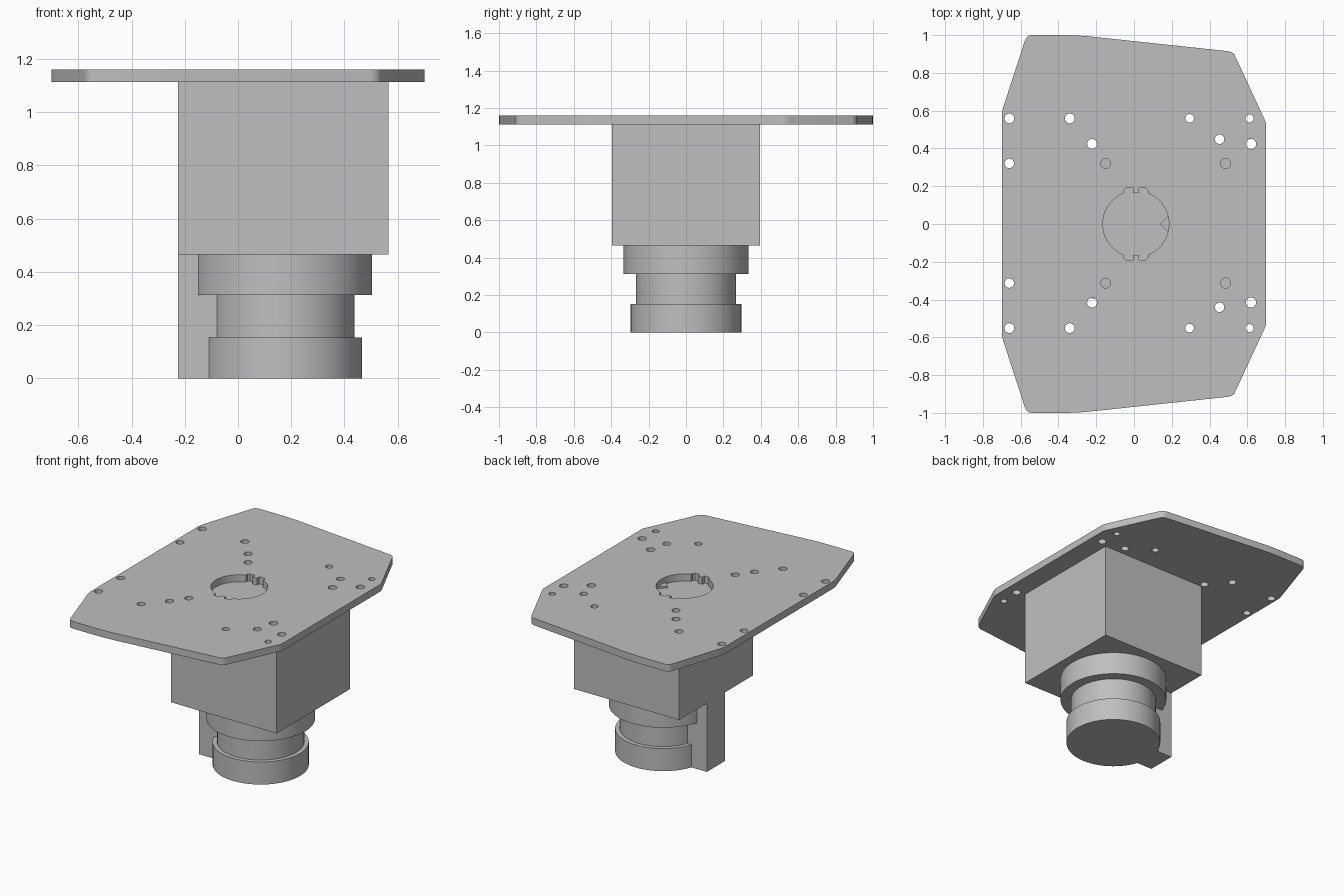
import bpy, bmesh, math

if "Cube" in bpy.data.objects:
    bpy.data.objects.remove(bpy.data.objects["Cube"])

grey = bpy.data.materials.new("plain grey")
grey.diffuse_color = (0.52, 0.52, 0.52, 1)
grey.use_nodes = True
grey.node_tree.nodes["Principled BSDF"].inputs["Base Color"].default_value = grey.diffuse_color

CX = 0.17                      # axis of the housing and stepped column
PLATE_Z0, PLATE_Z1 = 1.112, 1.16
BOX_Z0 = 0.465


def finish(ob, smooth=True):
    ob.data.materials.clear()
    ob.data.materials.append(grey)
    bpy.ops.object.select_all(action='DESELECT')
    ob.select_set(True)
    bpy.context.view_layer.objects.active = ob
    if smooth:
        bpy.ops.object.shade_smooth_by_angle(angle=math.radians(25))
    return ob


def box(name, x0, x1, y0, y1, z0, z1):
    bpy.ops.mesh.primitive_cube_add(size=1, location=((x0 + x1) / 2, (y0 + y1) / 2, (z0 + z1) / 2))
    ob = bpy.context.object
    ob.name = name
    ob.scale = (x1 - x0, y1 - y0, z1 - z0)
    bpy.ops.object.transform_apply(location=True, rotation=False, scale=True)
    return finish(ob, False)


def circle(x, y, r, n=24):
    return [(x + r * math.cos(2 * math.pi * i / n), y + r * math.sin(2 * math.pi * i / n)) for i in range(n)]


def rounded(points):
    """Outline from (x, y, setback); each corner is a quadratic arc."""
    out = []
    n = len(points)
    for i, (x, y, s) in enumerate(points):
        ends = []
        for qx, qy, _ in (points[i - 1], points[(i + 1) % n]):
            d = math.hypot(qx - x, qy - y)
            ends.append((x + (qx - x) * s / d, y + (qy - y) * s / d))
        (ax, ay), (bx, by) = ends
        for k in range(6):
            t = k / 5
            out.append(((1 - t) ** 2 * ax + 2 * t * (1 - t) * x + t * t * bx,
                        (1 - t) ** 2 * ay + 2 * t * (1 - t) * y + t * t * by))
    return out


def slab(name, loops, z0, z1):
    """Flat slab from an outline and inner hole loops."""
    cu = bpy.data.curves.new(name, 'CURVE')
    cu.dimensions = '2D'
    cu.fill_mode = 'BOTH'
    cu.extrude = (z1 - z0) / 2
    for loop in loops:
        sp = cu.splines.new('POLY')
        sp.points.add(len(loop) - 1)
        for p, (x, y) in zip(sp.points, loop):
            p.co = (x, y, 0, 1)
        sp.use_cyclic_u = True
    ob = bpy.data.objects.new(name, cu)
    bpy.context.collection.objects.link(ob)
    ob.location.z = (z0 + z1) / 2
    bpy.ops.object.select_all(action='DESELECT')
    ob.select_set(True)
    bpy.context.view_layer.objects.active = ob
    bpy.ops.object.convert(target='MESH')
    ob = bpy.context.object
    bm = bmesh.new()
    bm.from_mesh(ob.data)
    bmesh.ops.remove_doubles(bm, verts=bm.verts, dist=1e-5)
    bmesh.ops.recalc_face_normals(bm, faces=bm.faces)
    bm.to_mesh(ob.data)
    bm.free()
    return finish(ob)


# Mounting plate outline: back half, mirrored to the front
half = [(0.70, 0.535, 0.02), (0.525, 0.912, 0.03), (-0.30, 1.0, 0.08),
        (-0.568, 1.0, 0.03), (-0.70, 0.595, 0.03)]
outline = rounded(half + [(x, -y, s) for x, y, s in reversed(half)])

# Centre opening: side arc plus double-notched end, repeated by half turn
R = 0.175
a = math.acos(0.065 / R)
side = [(R * math.cos(t), R * math.sin(t)) for t in [-a + 2 * a * i / 32 for i in range(33)]]
side += [(0.065, 0.178), (0.054, 0.19), (0.016, 0.19), (0.016, 0.165),
         (-0.016, 0.165), (-0.016, 0.19), (-0.054, 0.19), (-0.065, 0.178)]
opening = [(0.01 + s * x, s * y) for s in (1, -1) for x, y in side]

# Screw holes, mirrored front to back
holes = [(-0.66, 0.555, 0.026), (-0.34, 0.555, 0.026), (0.294, 0.555, 0.023),
         (0.612, 0.555, 0.021), (0.453, 0.445, 0.025), (0.62, 0.42, 0.027),
         (-0.222, 0.42, 0.026), (-0.66, 0.317, 0.025), (-0.15, 0.317, 0.026),
         (0.485, 0.317, 0.027)]
loops = [circle(x, 0.004 + s * y, r) for x, y, r in holes for s in (1, -1)]
slab("mounting_plate", [outline, opening] + loops, PLATE_Z0, PLATE_Z1)

# Small pointer on the floor of the opening, and hex inserts in two holes
slab("opening_pointer", [[(0.14, 0), (0.181, -0.041), (0.186, 0), (0.181, 0.041)]],
     PLATE_Z0, PLATE_Z0 + 0.012)
for s, side_name in ((1, "back"), (-1, "front")):
    slab("hex_insert_" + side_name, [circle(0.485, 0.004 + s * 0.317, 0.022, 6)],
         PLATE_Z0, PLATE_Z0 + 0.006)

# Square housing
box("housing", CX - 0.395, CX + 0.395, -0.395, 0.395, BOX_Z0, PLATE_Z0)

# Rib down the left side of the column
box("side_rib", CX - 0.395, CX - 0.24, -0.098, 0.098, 0, BOX_Z0)

# Stepped round column, revolved from a profile
profile = [(0, 0), (0.296, 0), (0.296, 0.153), (0.268, 0.153), (0.268, 0.312),
           (0.334, 0.312), (0.334, BOX_Z0), (0, BOX_Z0)]
bm = bmesh.new()
vs = [bm.verts.new((CX + r, 0, z)) for r, z in profile]
es = [bm.edges.new(p) for p in zip(vs, vs[1:])]
bmesh.ops.spin(bm, geom=vs + es, cent=(CX, 0, 0), axis=(0, 0, 1),
               angle=2 * math.pi, steps=64)
bmesh.ops.remove_doubles(bm, verts=bm.verts, dist=1e-5)
bmesh.ops.recalc_face_normals(bm, faces=bm.faces)
me = bpy.data.meshes.new("stepped_column")
bm.to_mesh(me)
bm.free()
column = bpy.data.objects.new("stepped_column", me)
bpy.context.collection.objects.link(column)
finish(column)
